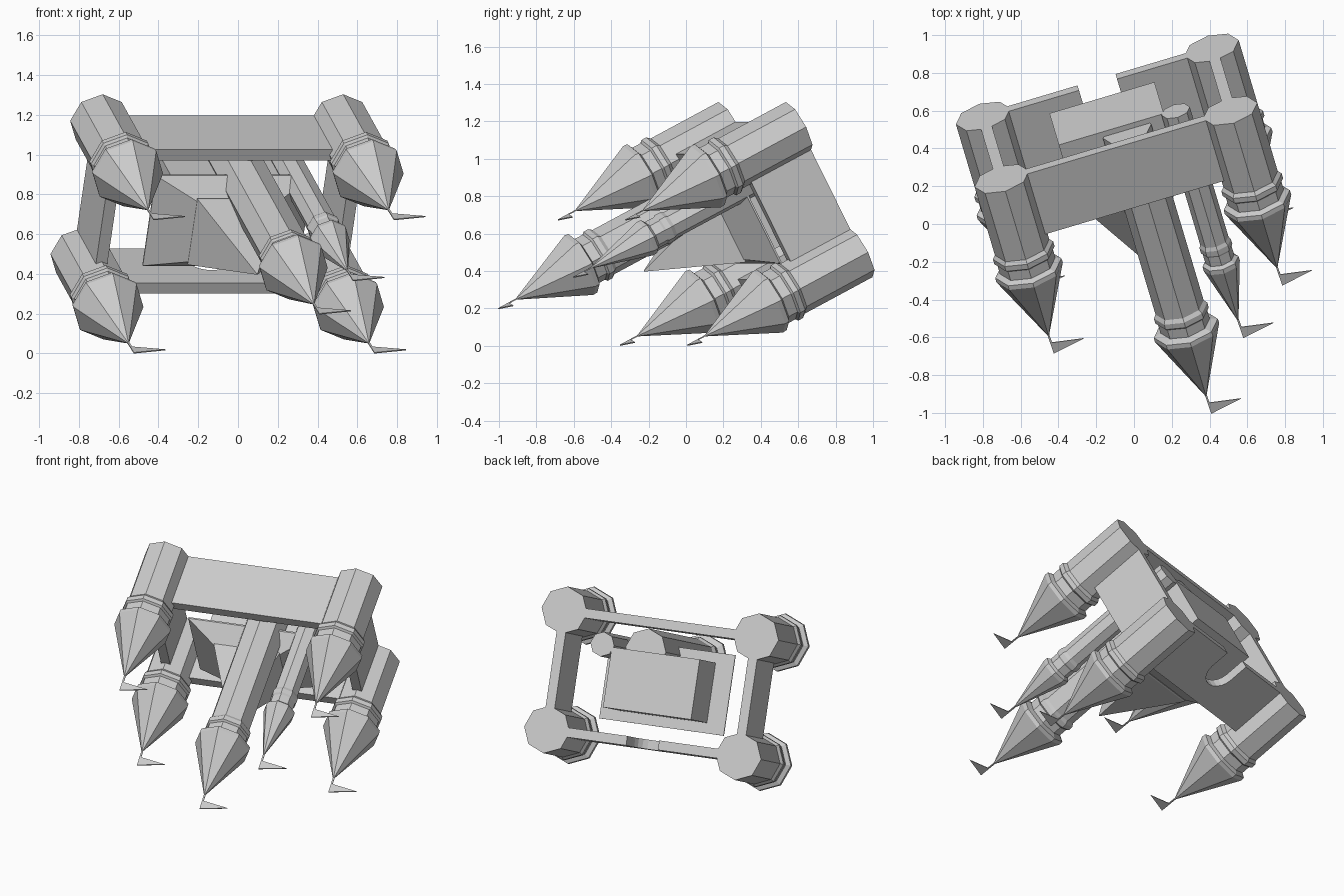
import bpy, bmesh, math
from mathutils import Matrix, Vector

cube = bpy.data.objects.get("Cube")
if cube:
    bpy.data.objects.remove(cube, do_unlink=True)

stone = bpy.data.materials.new("stone grey")
stone.use_nodes = True
GREY = (0.6, 0.6, 0.6, 1.0)
stone.diffuse_color = GREY
stone.node_tree.nodes["Principled BSDF"].inputs["Base Color"].default_value = GREY

# The castle is built upright, then tipped forward and turned by this frame
FRAME = (Matrix.Translation((-0.145, 0.585, 0.835))
         @ Matrix.Rotation(math.radians(16.6), 4, 'Z')
         @ Matrix.Rotation(math.radians(117.3), 4, 'X'))


def finish(name, bm):
    bmesh.ops.remove_doubles(bm, verts=bm.verts, dist=1e-5)
    bmesh.ops.recalc_face_normals(bm, faces=bm.faces)
    bm.transform(FRAME)
    mesh = bpy.data.meshes.new(name)
    bm.to_mesh(mesh)
    bm.free()
    mesh.materials.append(stone)
    obj = bpy.data.objects.new(name, mesh)
    bpy.context.collection.objects.link(obj)
    return obj


def loft(name, rings):
    """Skin a list of closed rings and cap both ends."""
    bm = bmesh.new()
    loops = [[bm.verts.new(p) for p in ring] for ring in rings]
    n = len(loops[0])
    for a, b in zip(loops, loops[1:]):
        for i in range(n):
            j = (i + 1) % n
            bm.faces.new((a[i], a[j], b[j], b[i]))
    bm.faces.new(loops[0][::-1])
    bm.faces.new(loops[-1])
    return finish(name, bm)


def octagon(x, y, z, r):
    return [(x + r * math.cos(k * math.pi / 4), y + r * math.sin(k * math.pi / 4), z)
            for k in range(8)]


def rectangle(hx, hy, z):
    return [(-hx, -hy, z), (hx, -hy, z), (hx, hy, z), (-hx, hy, z)]


def plate(name, outline, y, thick):
    """Outline in the upright x-z plane, given a thickness along y."""
    return loft(name, [[(x, y + s * thick / 2, z) for x, z in outline] for s in (-1, 1)])


def tower(name, x, y, base, tip, r, roof_r, roof_h):
    eave = tip - roof_h
    profile = [(base, r), (eave - 0.155, r), (eave - 0.135, r * 1.11),
               (eave - 0.105, r * 1.11), (eave - 0.095, r * 1.02),
               (eave - 0.04, r * 1.02), (eave - 0.025, roof_r * 0.99),
               (eave, roof_r), (tip, 0.003)]
    loft(name, [octagon(x, y, z, rad) for z, rad in profile])
    # pennant on the spire
    outline = [(-0.005, -0.02), (0.005, -0.02), (0.008, 0.045), (0.175, 0.075), (0.0, 0.11)]
    plate(name + "_pennant", [(x + px, tip + pz) for px, pz in outline], y, 0.006)


HX, HY = 0.631, 0.377     # corner tower positions
WALL_H, WALL_T = 0.375, 0.06

# Corner towers
for sx, side in ((-1, "right"), (1, "left")):
    for sy, end in ((-1, "gate"), (1, "rear")):
        tower(f"{end}_{side}_tower", sx * HX, sy * HY, 0.0, 0.975, 0.15, 0.184, 0.395)

# Rear wall and side walls
plate("rear_wall", [(-HX, 0), (HX, 0), (HX, WALL_H), (-HX, WALL_H)], HY, WALL_T)
for sx, side in ((-1, "right"), (1, "left")):
    x0, x1 = sx * HX - WALL_T / 2, sx * HX + WALL_T / 2
    plate(side + "_wall", [(x0, 0), (x1, 0), (x1, WALL_H), (x0, WALL_H)], 0, 2 * HY)

# Gate wall with a round-headed opening
GR = 0.105
arch = [(-GR * math.cos(k * math.pi / 10), 0.13 + GR * math.sin(k * math.pi / 10))
        for k in range(11)]
plate("gate_wall", [(-HX, 0), (-GR, 0)] + arch
      + [(GR, 0), (HX, 0), (HX, WALL_H), (-HX, WALL_H)], -HY, WALL_T)

# Keep: block, overhanging roof, spire
loft("keep_block", [rectangle(0.29, 0.19, 0.0), rectangle(0.29, 0.19, 0.37)])
loft("keep_roof", [rectangle(0.41, 0.255, 0.355), rectangle(0.41, 0.255, 0.365),
                   rectangle(0.19, 0.16, 0.50)])
loft("keep_spire", [rectangle(0.215, 0.185, 0.48), rectangle(0.215, 0.185, 0.49),
                    rectangle(0.003, 0.003, 0.95)])

# Tall towers against the keep
tower("great_tower", 0.077, 0.205, 0.03, 1.675, 0.133, 0.178, 0.395)
tower("slim_tower", 0.354, 0.20, 0.0, 1.30, 0.078, 0.10, 0.34)
